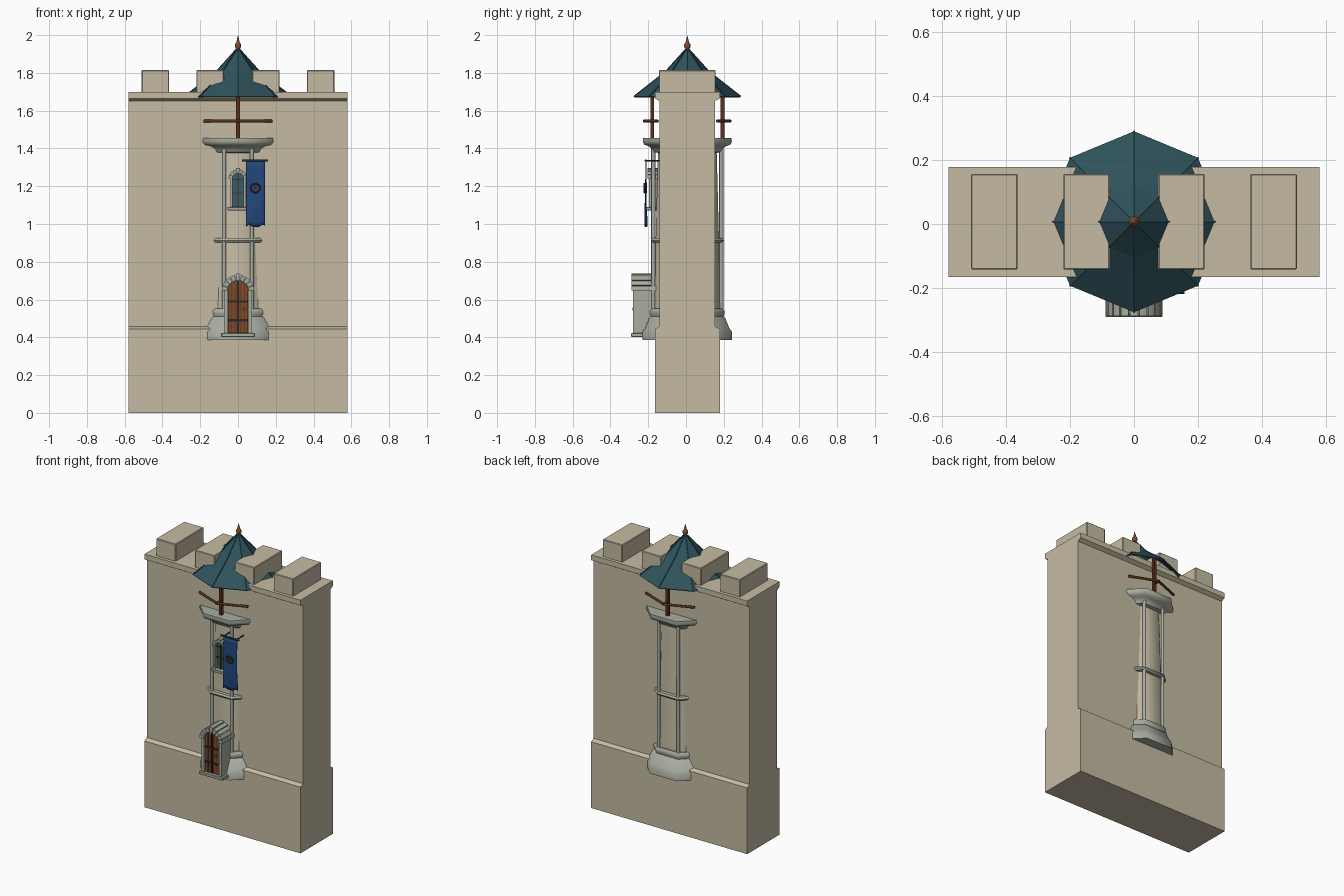
import bpy, bmesh, math
from mathutils import Vector

cube = bpy.data.objects.get("Cube")
if cube:
    bpy.data.objects.remove(cube)

CY = 0.007                    # depth of the tower axis
FLAT = math.pi / 8            # turns an octagon so a flat side faces front


def material(name, r, g, b):
    m = bpy.data.materials.new(name)
    m.use_nodes = True
    m.diffuse_color = (r, g, b, 1)
    node = next(n for n in m.node_tree.nodes if n.type == 'BSDF_PRINCIPLED')
    node.inputs["Base Color"].default_value = (r, g, b, 1)
    node.inputs["Roughness"].default_value = 0.8
    return m


SAND = material("sandstone", .56, .50, .37)
TRIM = material("grey_stone", .40, .42, .36)
SLATE = material("teal_slate", .028, .085, .105)
TIMBER = material("dark_timber", .10, .03, .012)
DOOR = material("door_wood", .21, .065, .02)
IRON = material("iron", .02, .022, .024)
CLOTH = material("blue_cloth", .015, .065, .20)
GLASS = material("window_glass", .035, .11, .14)
COPPER = material("copper", .21, .075, .03)


def finish(name, bm, mat, smooth=False):
    bmesh.ops.remove_doubles(bm, verts=bm.verts, dist=1e-5)
    bmesh.ops.recalc_face_normals(bm, faces=bm.faces)
    me = bpy.data.meshes.new(name)
    bm.to_mesh(me)
    bm.free()
    me.materials.append(mat)
    ob = bpy.data.objects.new(name, me)
    bpy.context.scene.collection.objects.link(ob)
    if smooth:
        bpy.ops.object.select_all(action='DESELECT')
        ob.select_set(True)
        bpy.context.view_layer.objects.active = ob
        bpy.ops.object.shade_smooth_by_angle(angle=math.radians(50))
    return ob


def box(name, x, y, z, mat, bevel=0):
    bm = bmesh.new()
    bmesh.ops.create_cube(bm, size=1)
    for v in bm.verts:
        v.co = [lo + (c + .5) * (hi - lo) for c, (lo, hi) in zip(v.co, (x, y, z))]
    ob = finish(name, bm, mat)
    if bevel:
        mod = ob.modifiers.new("edge", 'BEVEL')
        mod.width, mod.segments = bevel, 1
    return ob


def extrude(name, pts, axis, lo, hi, mat):
    """Extrude a flat outline along x (outline y,z) or y (outline x,z)."""
    bm = bmesh.new()
    place = (lambda p, t: (t, p[0], p[1])) if axis == 'x' else (lambda p, t: (p[0], t, p[1]))
    face = bm.faces.new([bm.verts.new(place(p, lo)) for p in pts])
    new = bmesh.ops.extrude_face_region(bm, geom=[face])["geom"]
    shift = Vector(place((0, 0), hi - lo))
    bmesh.ops.translate(bm, vec=shift, verts=[v for v in new if isinstance(v, bmesh.types.BMVert)])
    return finish(name, bm, mat)


def lathe(name, profile, mat, sides=8, turn=0, apothem=False, smooth=False):
    """Sweep (radius, z) pairs around the tower axis."""
    bm = bmesh.new()
    k = 1 / math.cos(math.pi / sides) if apothem else 1
    rings = []
    for r, z in profile:
        angles = [turn + math.tau * i / sides for i in range(sides)]
        rings.append([bm.verts.new((r * k * math.sin(a), CY + r * k * math.cos(a), z)) for a in angles])
    for a, b in zip(rings, rings[1:]):
        for i in range(sides):
            j = (i + 1) % sides
            bm.faces.new((a[i], a[j], b[j], b[i]))
    return finish(name, bm, mat, smooth)


def rod(name, a, b, radius, mat, sides=10):
    a, b = Vector(a), Vector(b)
    bm = bmesh.new()
    bmesh.ops.create_cone(bm, cap_ends=True, segments=sides, radius1=radius, radius2=radius, depth=(b - a).length)
    turn = (b - a).to_track_quat('Z', 'Y').to_matrix().to_4x4()
    turn.translation = (a + b) / 2
    bmesh.ops.transform(bm, matrix=turn, verts=bm.verts)
    return finish(name, bm, mat, True)


def arc(r, zc, a0=0, a1=math.pi, n=12):
    return [(r * math.cos(a0 + (a1 - a0) * i / n), zc + r * math.sin(a0 + (a1 - a0) * i / n)) for i in range(n + 1)]


def arched(r, z0, zc):
    return [(-r, z0), (r, z0)] + arc(r, zc)


def arch_frame(name, inner, outer, z0, zc, back, front, mat):
    pts = [(outer, z0)] + arc(outer, zc) + [(-outer, z0), (-inner, z0)] + arc(inner, zc)[::-1] + [(inner, z0)]
    return extrude(name, pts, 'y', back, front, mat)


def arch_stones(name, inner, outer, zc, back, front, count):
    step = math.pi / count
    for i in range(count):
        a0, a1 = i * step + .03, (i + 1) * step - .03
        r = outer + (.006 if i == count // 2 else 0)
        extrude(f"{name}_{i + 1}", arc(r, zc, a0, a1, 3) + arc(inner, zc, a1, a0, 3), 'y', back, front, TRIM)


# Wall: one side profile with plinth and coping, then four merlons
half = [(.172, 0), (.172, .445), (.146, .458), (.146, 1.65), (.172, 1.665), (.172, 1.70)]
profile = [(CY + y, z) for y, z in half] + [(CY - y, z) for y, z in half[::-1]]
extrude("wall", profile, 'x', -.58, .58, SAND)
for i, x in enumerate((-.437, -.148, .148, .437)):
    box(f"merlon_{i + 1}", (x - .073, x + .073), (CY - .15, CY + .15), (1.69, 1.815), SAND, .004)

# Tower shaft with base, bands and balcony
lathe("tower_shaft", [(.181, .48), (.168, .9), (.155, 1.40)], SAND, 8, FLAT, True, True)
lathe("tower_base", [(0, .385), (.236, .385), (.236, .43), (.222, .45), (.2, .505), (.192, .51),
                     (.197, .525), (.197, .54), (.188, .552), (.15, .552)], TRIM, 8, FLAT, True, True)
lathe("middle_band", [(.15, .9), (.188, .902), (.194, .912), (.188, .925), (.15, .928)], TRIM, 8, FLAT, True, True)
lathe("balcony", [(.14, 1.375), (.182, 1.38), (.19, 1.40), (.205, 1.412), (.228, 1.42), (.236, 1.435),
                  (.234, 1.455), (0, 1.455)], TRIM, 8, FLAT, True, True)
for side, s in (("front", -1), ("back", 1)):
    for x in (-.073, .073):
        rod(f"{side}_column_{'left' if x > 0 else 'right'}", (x, CY + s * .18, .5), (x, CY + s * .18, 1.4), .011, TRIM)
    # Timber post and bent handrail
    y = CY + s * .186
    box(f"{side}_post", (-.01, .01), (y - .01, y + .01), (1.45, 1.74), TIMBER)
    for x in (-.18, .18):
        rod(f"{side}_rail_{'left' if x > 0 else 'right'}", (0, CY + s * .228, 1.545), (x, CY + s * .158, 1.545), .008, TIMBER)
    box(f"{side}_rail_joint", (-.008, .008), sorted((y, CY + s * .232)), (1.538, 1.552), TIMBER)

# Roof shell, ridges and finial
slope = [(.283, 1.675), (.168, 1.765), (.112, 1.81), (.006, 1.928)]
roof = lathe("roof", slope, SLATE)
shell = roof.modifiers.new("thickness", 'SOLIDIFY')
shell.thickness = .007
for i in range(8):
    a = math.tau * i / 8
    path = [(r * math.sin(a), CY + r * math.cos(a), z) for r, z in slope]
    for j in range(3):
        rod(f"roof_ridge_{i + 1}_{j + 1}", path[j], path[j + 1], .0035, SLATE, 6)
lathe("finial", [(0, 1.915), (.012, 1.915), (.009, 1.925), (.017, 1.938), (.017, 1.95), (.009, 1.962),
                 (.006, 1.975), (0, 2.0)], COPPER, 12, 0, False, True)

# Door porch
extrude("porch_core", arched(.068, .42, .645), 'y', -.262, -.15, TRIM)
arch_frame("porch_frame", .055, .074, .42, .645, -.28, -.15, TRIM)
arch_stones("porch_stone", .056, .086, .645, -.288, -.16, 9)
box("porch_step", (-.089, .089), (-.291, -.16), (.402, .422), TRIM, .003)
extrude("door", arched(.054, .422, .645), 'y', -.27, -.26, DOOR)
for i, x in enumerate((-.033, -.011, .011, .033)):
    box(f"door_seam_{i + 1}", (x - .0015, x + .0015), (-.272, -.268), (.424, .68), TIMBER)
for i, z in enumerate((.49, .59)):
    box(f"door_strap_{i + 1}", (-.053, .053), (-.274, -.268), (z - .006, z + .006), IRON)
box("door_centre_bar", (-.004, .004), (-.274, -.268), (.424, .695), IRON)
rod("door_knob", (.028, -.282, .55), (.028, -.268, .55), .008, COPPER)

# Arched window
extrude("window_glass", arched(.034, 1.09, 1.24), 'y', -.182, -.14, GLASS)
arch_frame("window_frame", .03, .04, 1.09, 1.24, -.197, -.14, TRIM)
arch_stones("window_stone", .031, .05, 1.24, -.204, -.14, 7)
box("window_sill", (-.056, .056), (-.212, -.14), (1.072, 1.09), TRIM, .003)
box("window_mullion", (-.003, .003), (-.188, -.18), (1.09, 1.268), TIMBER)
for i, z in enumerate((1.165, 1.235)):
    box(f"window_bar_{i + 1}", (-.03, .03), (-.188, -.18), (z - .003, z + .003), TIMBER)

# Hanging banner with swallowtail hem, rod and ring emblem
bm = bmesh.new()
cols, rows = 8, 14
grid = []
for r in range(rows + 1):
    t = r / rows
    row = []
    for c in range(cols + 1):
        u = c / cols
        hem = .985 + .03 * abs(u - .5) * math.sin(u * 9)
        row.append(bm.verts.new((.042 + .1 * u, -.214 + .007 * math.sin(t * 5 + u * 3) * t, 1.33 + (hem - 1.33) * t)))
    grid.append(row)
for a, b in zip(grid, grid[1:]):
    for c in range(cols):
        bm.faces.new((a[c], a[c + 1], b[c + 1], b[c]))
banner = finish("banner", bm, CLOTH, True)
banner.modifiers.new("thickness", 'SOLIDIFY').thickness = .004
rod("banner_rod", (.022, -.214, 1.336), (.158, -.214, 1.336), .006, IRON)
for x in (.045, .139):
    rod("banner_bracket", (x, -.214, 1.336), (x, -.13, 1.336), .004, IRON)
ring = arc(.024, 1.19, 0, math.tau, 20)[:-1]
for i, p in enumerate(ring):
    q = ring[(i + 1) % len(ring)]
    rod(f"emblem_ring_{i + 1}", (.092 + p[0], -.221, p[1]), (.092 + q[0], -.221, q[1]), .004, TIMBER, 6)
rod("emblem_centre", (.092, -.223, 1.19), (.092, -.214, 1.19), .009, TIMBER)
